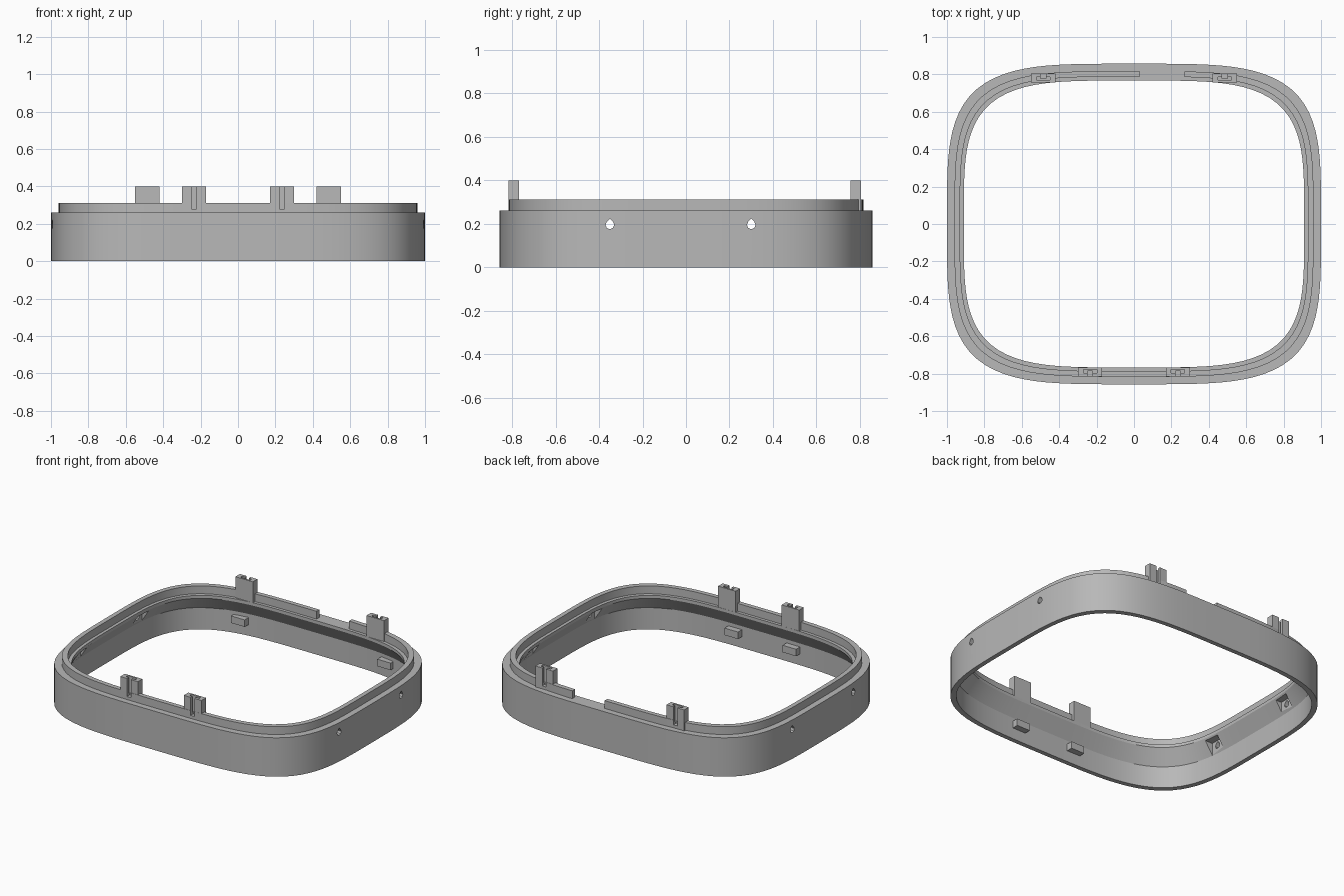
import bpy
import bmesh
from math import cos, sin, pi, radians
from mathutils import Matrix, Vector

cube = bpy.data.objects.get("Cube")
if cube:
    bpy.data.objects.remove(cube, do_unlink=True)

HALF_X, HALF_Y = 1.0, 0.857
SEGMENTS = 128

grey = bpy.data.materials.new("plain grey")
grey.use_nodes = True
grey.diffuse_color = (0.48, 0.48, 0.48, 1)
grey.node_tree.nodes["Principled BSDF"].inputs["Base Color"].default_value = grey.diffuse_color


def finish(name, bm):
    bmesh.ops.recalc_face_normals(bm, faces=bm.faces)
    mesh = bpy.data.meshes.new(name)
    bm.to_mesh(mesh)
    bm.free()
    mesh.materials.append(grey)
    obj = bpy.data.objects.new(name, mesh)
    bpy.context.collection.objects.link(obj)
    return obj


def ring(name, profile):
    """Sweep a closed (inset, height) profile round the squarish outline."""
    bm = bmesh.new()
    loops = []
    for i in range(SEGMENTS):
        a = 2 * pi * i / SEGMENTS
        c, s = cos(a), sin(a)
        r = (c ** 4 + s ** 4) ** -0.25
        loops.append([bm.verts.new(((HALF_X - d) * r * c, (HALF_Y - d) * r * s, z))
                      for d, z in profile])
    n = len(profile)
    for i in range(SEGMENTS):
        p, q = loops[i], loops[(i + 1) % SEGMENTS]
        for j in range(n):
            k = (j + 1) % n
            bm.faces.new((p[j], q[j], q[k], p[k]))
    return finish(name, bm)


def box(name, low, high):
    low, high = Vector(low), Vector(high)
    bm = bmesh.new()
    bmesh.ops.create_cube(bm, size=1)
    for v in bm.verts:
        v.co = (low + high) / 2 + v.co * (high - low)
    return finish(name, bm)


def teardrop(name, radius, length, matrix):
    """Eight-sided drop prism along local z, its tip along local +y."""
    bm = bmesh.new()
    bmesh.ops.create_cone(bm, cap_ends=True, segments=8, radius1=radius,
                          radius2=radius, depth=length)
    for v in bm.verts:
        if v.co.y > radius * 0.95:
            v.co.y *= 1.41
    bm.transform(matrix)
    return finish(name, bm)


def cut(obj, cutters):
    bpy.context.view_layer.objects.active = obj
    for c in cutters:
        m = obj.modifiers.new("cut", "BOOLEAN")
        m.operation = "DIFFERENCE"
        m.solver = "EXACT"
        m.object = c
        bpy.ops.object.modifier_apply(modifier=m.name)


# Frame wall, thin below and thickening to a ledge, with an upright lip
body = ring("frame_wall", [(0, 0), (0, 0.26), (0.09, 0.26), (0.09, 0.24),
                           (0.03, 0.145), (0.03, 0)])
lip = ring("frame_lip", [(0.04, 0.25), (0.04, 0.312), (0.07, 0.312), (0.07, 0.25)])

cutters = []

# Gap in the lip at the back
gap = box("gap_cutter", (0.03, 0.7, 0.2), (0.27, 0.9, 0.4))
cutters.append(gap)
cut(lip, [gap])

# Teardrop side holes with a pocket behind each
for side in (-1, 1):
    for y in (-0.35, 0.30):
        upright = Matrix.Rotation(radians(90), 4, "Z") @ Matrix.Rotation(radians(90), 4, "X")
        hole = teardrop("hole_cutter", 0.02, 0.3,
                        Matrix.Translation((side, y, 0.195)) @ upright)
        xs = sorted((side * 0.86, side * 0.955))
        pocket = box("pocket_cutter", (xs[0], y - 0.05, 0.13), (xs[1], y + 0.05, 0.23))
        cutters += [hole, pocket]
        cut(body, [pocket, hole])

# Clip tabs: each has a T slot opening outward and an upright pin hole
smooth = [body, lip]
for place, out, x_tab, inner in (("front", -1, 0.235, 0.767), ("back", 1, 0.485, 0.757)):
    for side, word in ((1, "left"), (-1, "right")):
        x = side * x_tab

        def span(half, near, far, z0, z1, name):
            ys = sorted((out * near, out * far))
            return box(name, (x - half, ys[0], z0), (x + half, ys[1], z1))

        tab = span(0.065, inner, inner + 0.048, 0.25, 0.4, place + "_" + word + "_tab")
        nut = span(0.036, inner + 0.012, inner + 0.03, 0.29, 0.45, "nut_cutter")
        slot = span(0.014, inner + 0.02, inner + 0.07, 0.28, 0.45, "slot_cutter")
        pin = teardrop("pin_cutter", 0.02, 0.25,
                       Matrix.Translation((x, out * (inner + 0.056), 0.34))
                       @ Matrix.Rotation(pi, 4, "Z"))
        cutters += [nut, slot, pin]
        cut(tab, [nut, slot, pin])
        cut(lip, [slot, pin, nut])
        cut(body, [pin])

# Small catch blocks on the inner wall
for place, out, x_block, near, far in (("front", -1, 0.215, 0.785, 0.84),
                                       ("back", 1, 0.54, 0.77, 0.825)):
    for side, word in ((1, "left"), (-1, "right")):
        x = side * x_block
        ys = sorted((out * near, out * far))
        box(place + "_" + word + "_catch", (x - 0.05, ys[0], 0.075), (x + 0.05, ys[1], 0.122))

for c in cutters:
    bpy.data.objects.remove(c, do_unlink=True)

bpy.ops.object.select_all(action="DESELECT")
for obj in smooth:
    obj.select_set(True)
bpy.context.view_layer.objects.active = body
bpy.ops.object.shade_smooth_by_angle(angle=radians(25))
